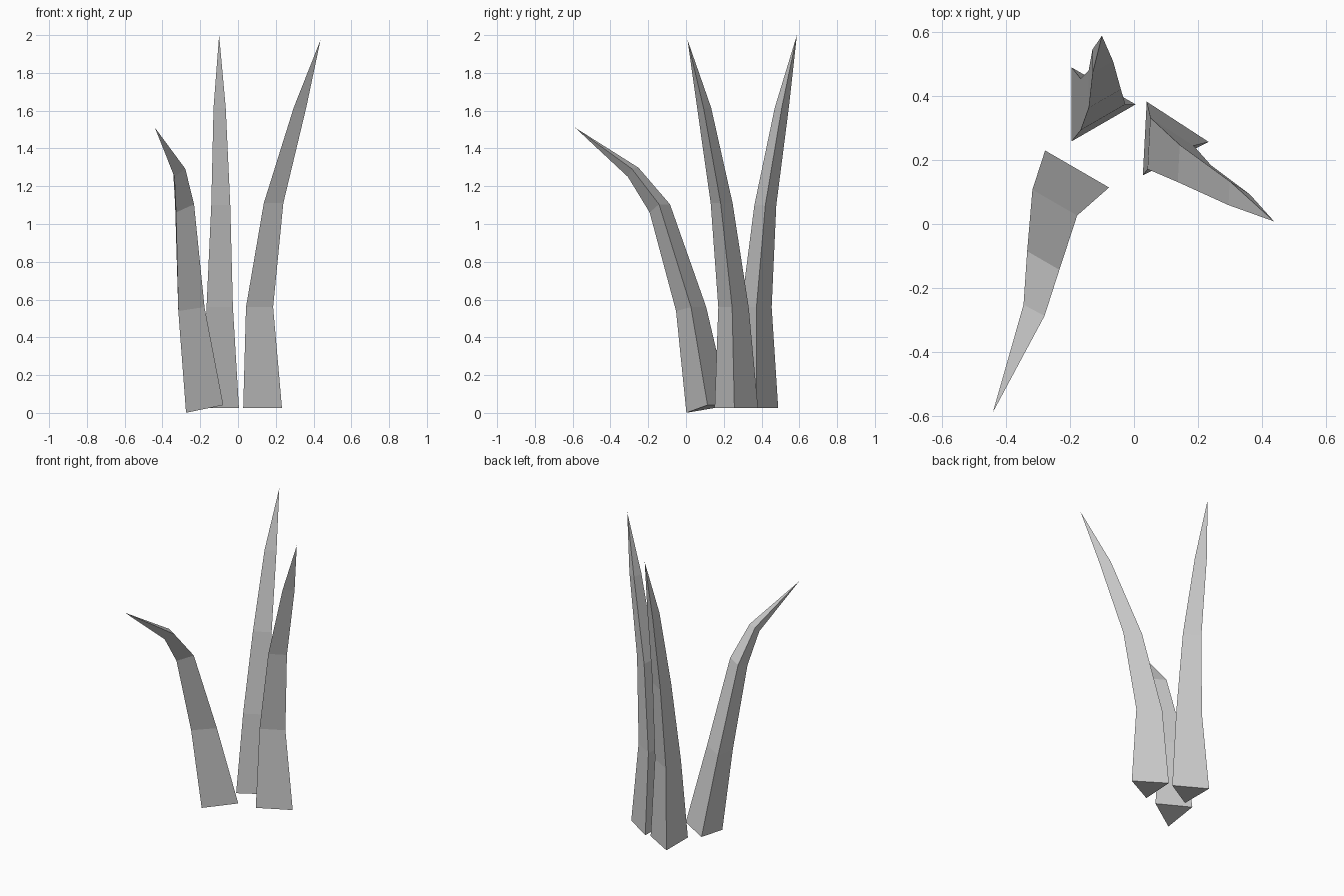
import bpy, bmesh
from math import radians, cos, sin
from mathutils import Vector

if "Cube" in bpy.data.objects:
    bpy.data.objects.remove(bpy.data.objects["Cube"])

# Triangular cross-section radius at each ring, shared by all blades
RADII = (0.133, 0.093, 0.067, 0.043)


def blade(name, spine, tip, leans=((0, 0),) * 4, roll=0):
    """Loft a tapering three-sided blade along a spine and close it at the tip."""
    bm = bmesh.new()
    rings = []
    for centre, radius, (lx, ly) in zip(spine, RADII, leans):
        tilt = Vector((0, 0, 1)).rotation_difference(Vector((lx, ly, 1)))
        ring = []
        for k in range(3):
            a = radians(120 * k + roll)
            offset = tilt @ Vector((radius * cos(a), radius * sin(a), 0))
            ring.append(bm.verts.new(Vector(centre) + offset))
        rings.append(ring)
    bm.faces.new(rings[0][::-1])
    for low, high in zip(rings, rings[1:]):
        for k in range(3):
            n = (k + 1) % 3
            bm.faces.new((low[k], low[n], high[n], high[k]))
    top = bm.verts.new(tip)
    for k in range(3):
        bm.faces.new((rings[-1][k], rings[-1][(k + 1) % 3], top))
    bmesh.ops.recalc_face_normals(bm, faces=bm.faces)
    mesh = bpy.data.meshes.new(name)
    bm.to_mesh(mesh)
    bm.free()
    obj = bpy.data.objects.new(name, mesh)
    bpy.context.collection.objects.link(obj)
    return obj


# Short blade drooping to the front left
blade("front_grass_blade",
      [(-0.21, 0.115, 0.027), (-0.27, 0.027, 0.553),
       (-0.298, -0.14, 1.09), (-0.32, -0.282, 1.28)],
      (-0.44, -0.587, 1.51),
      leans=((-0.11, -0.17), (-0.08, -0.13), (-0.24, -0.41), (-0.40, -0.92)))

# Tall upright blade at the back
blade("back_grass_blade",
      [(-0.128, 0.373, 0.025), (-0.12, 0.373, 0.56),
       (-0.108, 0.42, 1.1), (-0.108, 0.507, 1.615)],
      (-0.10, 0.587, 2.0))

# Tall blade leaning to the right
blade("right_grass_blade",
      [(0.10, 0.263, 0.025), (0.093, 0.249, 0.56),
       (0.173, 0.187, 1.11), (0.318, 0.095, 1.615)],
      (0.437, 0.008, 1.975), roll=-3)
